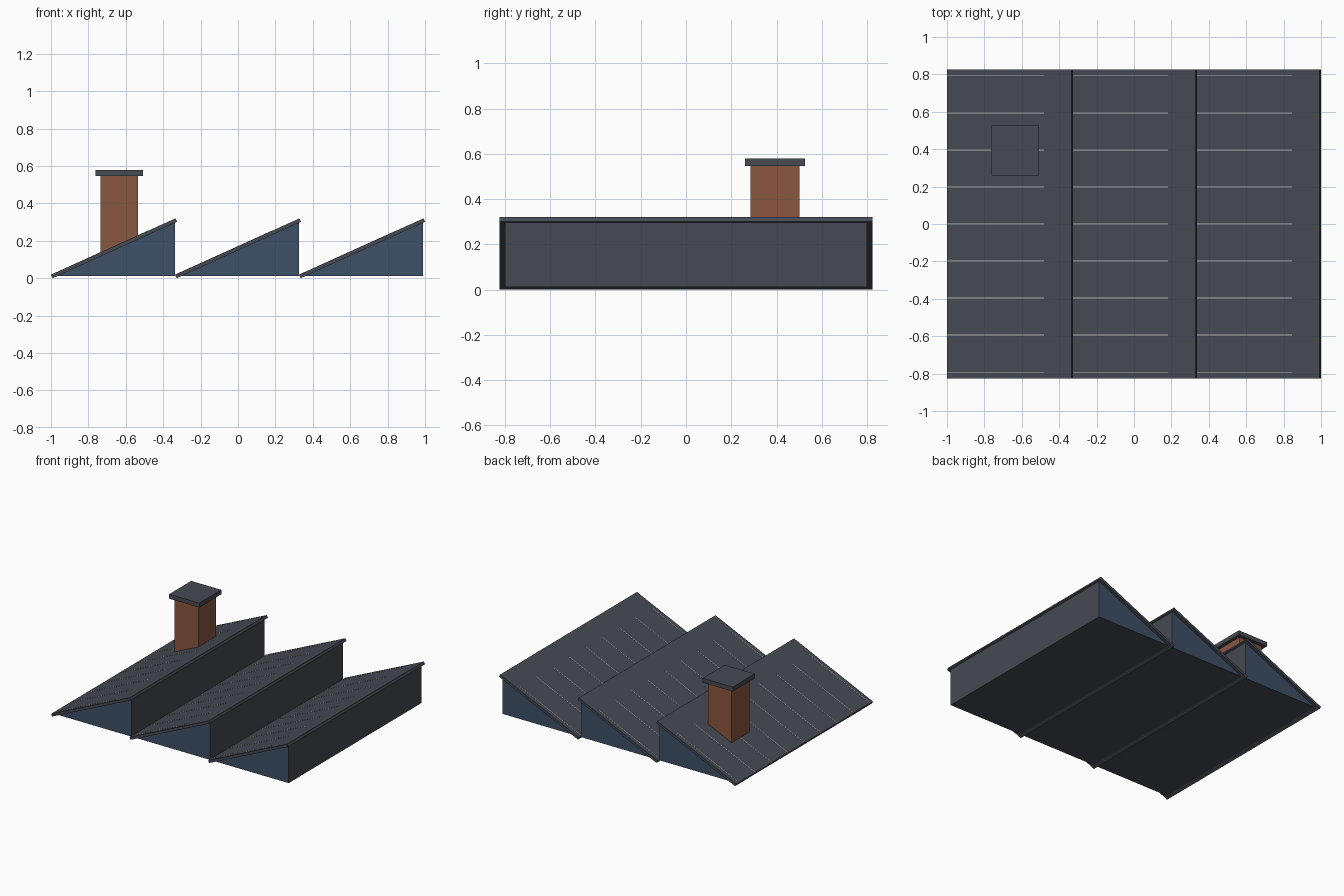
import bpy, bmesh, math
from mathutils import Matrix, Vector

if "Cube" in bpy.data.objects:
    bpy.data.objects.remove(bpy.data.objects["Cube"])


def material(name, rgb):
    m = bpy.data.materials.new(name)
    m.diffuse_color = (*rgb, 1)
    m.use_nodes = True
    m.node_tree.nodes["Principled BSDF"].inputs["Base Color"].default_value = m.diffuse_color
    return m


SLATE = material("slate grey", (0.061, 0.069, 0.084))
BLUE = material("gable blue", (0.048, 0.080, 0.133))
BRICK = material("brick brown", (0.255, 0.095, 0.053))
SEAM = material("pale seam", (0.50, 0.50, 0.50))


def make_object(name, bm, *mats):
    bmesh.ops.recalc_face_normals(bm, faces=bm.faces)
    me = bpy.data.meshes.new(name)
    bm.to_mesh(me)
    bm.free()
    for m in mats:
        me.materials.append(m)
    ob = bpy.data.objects.new(name, me)
    bpy.context.collection.objects.link(ob)
    return ob


def add_box(bm, centre, size, tilt=0.0):
    mat = (Matrix.Translation(centre) @ Matrix.Rotation(-tilt, 4, 'Y')
           @ Matrix.Diagonal((*size, 1)))
    bmesh.ops.create_cube(bm, size=1, matrix=mat)


def box(name, centre, size, mat, tilt=0.0):
    bm = bmesh.new()
    add_box(bm, centre, size, tilt)
    return make_object(name, bm, mat)


WIDTH, HEIGHT, THICK, PITCH = 0.674, 0.32, 0.02, 0.663
TILT = math.atan2(0.302, 0.666)
LENGTH = math.hypot(0.302, 0.666)
along = Vector((math.cos(TILT), 0, math.sin(TILT)))
normal = Vector((-math.sin(TILT), 0, math.cos(TILT)))

for i in range(3):
    x0 = -1 + i * PITCH
    n = i + 1

    # wedge body: blue gables, slate upright wall and underside
    bm = bmesh.new()
    profile = [(x0 + 0.014, 0.012), (x0 + 0.662, 0.012), (x0 + 0.662, 0.305)]
    face = bm.faces.new([bm.verts.new((x, -0.8, z)) for x, z in profile])
    ext = bmesh.ops.extrude_face_region(bm, geom=[face])
    verts = [v for v in ext["geom"] if isinstance(v, bmesh.types.BMVert)]
    bmesh.ops.translate(bm, verts=verts, vec=(0, 1.6, 0))
    bm.normal_update()
    for f in bm.faces:
        f.material_index = 1 if abs(f.normal.y) > 0.9 else 0
    make_object(f"gable_body_{n}", bm, SLATE, BLUE)

    # sloping roof slab
    mid = Vector((x0 + WIDTH / 2, 0, HEIGHT / 2))
    box(f"roof_slab_{n}", mid, (LENGTH, 1.65, THICK), SLATE, TILT)

    # hairline seams running up the slope from the eave
    bm = bmesh.new()
    seam_len = 0.57
    for k in range(-4, 5):
        c = mid + along * (seam_len - LENGTH) / 2 + normal * THICK / 2
        c.y = k * 0.198
        add_box(bm, c, (seam_len, 0.004, 0.002), TILT)
    make_object(f"roof_seams_{n}", bm, SEAM)

# chimney stack and cap
box("chimney_stack", (-0.635, 0.393, 0.335), (0.20, 0.215, 0.43), BRICK)
box("chimney_cap", (-0.636, 0.393, 0.563), (0.254, 0.265, 0.034), SLATE)
